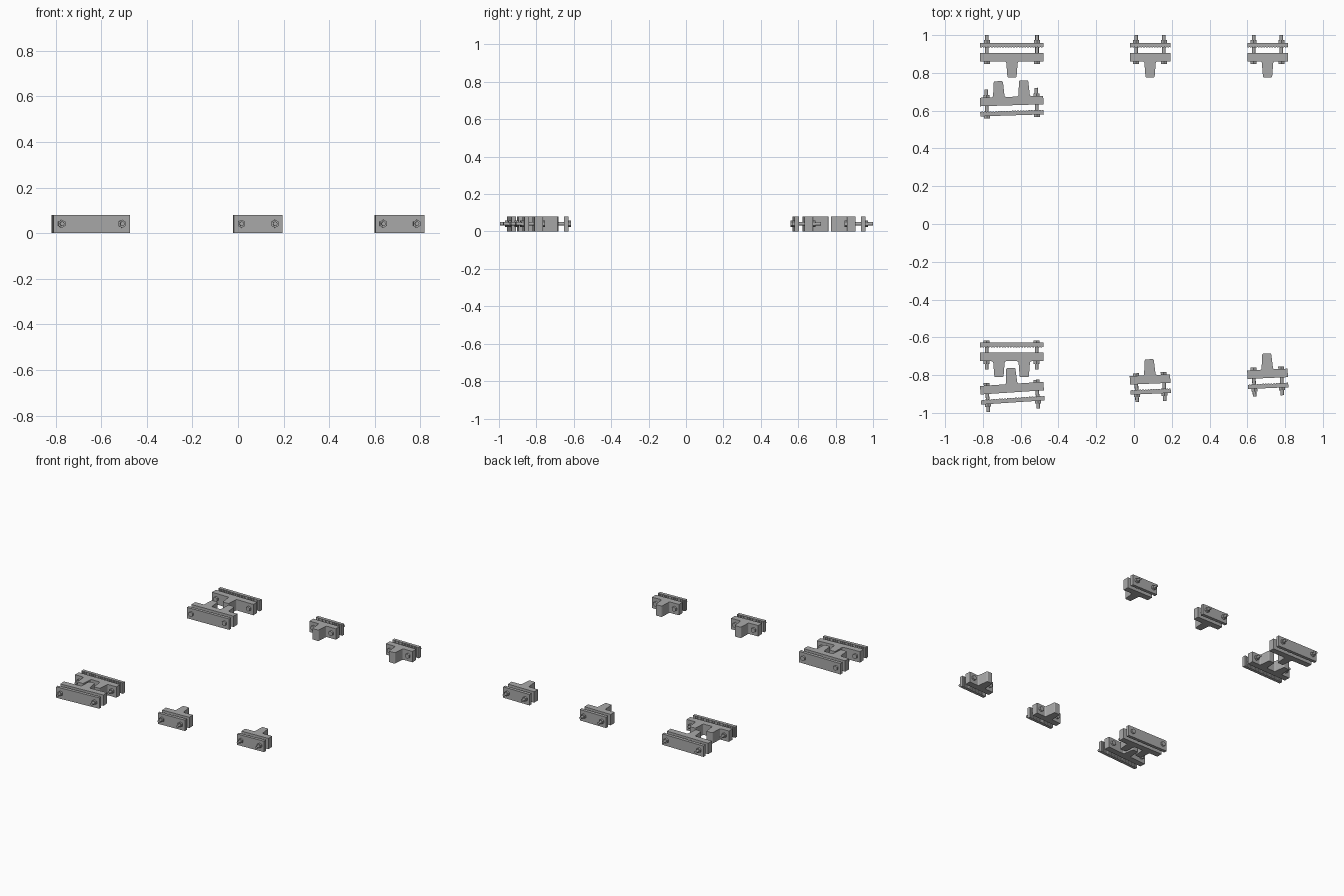
import bpy, bmesh
from math import radians, cos, sin, pi
from mathutils import Matrix

if "Cube" in bpy.data.objects:
    bpy.data.objects.remove(bpy.data.objects["Cube"])

H = 0.08          # height of blocks and plates
ZC = 0.041        # height of bolt axis

steel = bpy.data.materials.new("dark_grey")
steel.diffuse_color = (0.4, 0.4, 0.4, 1)
steel.use_nodes = True
steel.node_tree.nodes["Principled BSDF"].inputs["Base Color"].default_value = steel.diffuse_color


def finish(name, bm, place, smooth=False):
    bmesh.ops.recalc_face_normals(bm, faces=bm.faces)
    me = bpy.data.meshes.new(name)
    bm.to_mesh(me)
    bm.free()
    me.materials.append(steel)
    ob = bpy.data.objects.new(name, me)
    bpy.context.collection.objects.link(ob)
    ob.matrix_world = place
    if smooth:
        for p in me.polygons:
            p.use_smooth = len(p.vertices) == 4
        me.set_sharp_from_angle(angle=radians(40))
    return ob


def extrude_outline(name, pts, place):
    bm = bmesh.new()
    face = bm.faces.new([bm.verts.new((x, y, 0)) for x, y in pts])
    top = bmesh.ops.extrude_face_region(bm, geom=[face])["geom"]
    verts = [v for v in top if isinstance(v, bmesh.types.BMVert)]
    bmesh.ops.translate(bm, verts=verts, vec=(0, 0, H))
    return finish(name, bm, place)


def tooth_side(cx, s):
    # root fillet, tapered flank and rounded tip, from root to tip
    r = 0.009
    pts = [(0.030 + r - r * sin(a), 0.0225 + r - r * cos(a))
           for a in (0, pi / 6, pi / 3, pi / 2)]
    pts += [(0.0245, 0.101), (0.0225, 0.105), (0.019, 0.107)]
    return [(cx + s * x, y) for x, y in pts]


def toothed_block(name, half, teeth, place):
    pts = [(half, -0.0225), (half, 0.0225)]
    for cx in sorted(teeth, reverse=True):
        pts += tooth_side(cx, 1) + tooth_side(cx, -1)[::-1]
    pts += [(-half, 0.0225), (-half, -0.0225)]
    return extrude_outline(name, pts, place)


def ribbed_plate(name, half, place):
    # flat outer face, fine upright ribs on the inner face
    n = round(2 * half / 0.0145)
    step = 2 * half / n
    pts = [(-half, -0.076), (half, -0.076)]
    for i in range(n):
        x = half - i * step
        pts += [(x, -0.0515), (x - 0.55 * step, -0.0515),
                (x - 0.65 * step, -0.0545), (x - 0.9 * step, -0.0545)]
    pts.append((-half, -0.0515))
    return extrude_outline(name, pts, place)


def rod(name, x, y0, y1, r, sides, place):
    # cylinder or hexagonal prism lying along y, from y0 to y1
    bm = bmesh.new()
    m = (Matrix.Translation((x, (y0 + y1) / 2, ZC))
         @ Matrix.Rotation(radians(-90), 4, 'X'))
    bmesh.ops.create_cone(bm, cap_ends=True, segments=sides, radius1=r,
                          radius2=r, depth=y1 - y0, matrix=m)
    return finish(name, bm, place, smooth=sides > 8)


def clamp(x, y, angle, half, bolt_x, teeth, head_on_block):
    place = (Matrix.Translation((x, y, 0))
             @ Matrix.Rotation(radians(angle), 4, 'Z'))
    toothed_block("toothed_block", half, teeth, place)
    ribbed_plate("backing_plate", half, place)
    # bolts, either headed on the block or on the plate
    for bx in (-bolt_x, bolt_x):
        if head_on_block:
            rod("bolt_head", bx, 0.0225, 0.036, 0.018, 6, place)
            rod("bolt_nut", bx, -0.090, -0.076, 0.018, 6, place)
            rod("bolt_shank", bx, -0.117, 0.03, 0.0095, 16, place)
        else:
            rod("bolt_head", bx, -0.088, -0.076, 0.018, 6, place)
            rod("bolt_nut", bx, 0.0225, 0.036, 0.018, 6, place)
            rod("bolt_shank", bx, -0.08, 0.066, 0.0095, 16, place)


LONG = (0.168, 0.1325)
SHORT = (0.107, 0.0735)
ONE, TWO = (0.0,), (-0.067, 0.067)

# long clamps, in facing pairs
clamp(-0.646, 0.883, 180, *LONG, ONE, True)
clamp(-0.648, 0.651, 1.8, *LONG, TWO, False)
clamp(-0.648, -0.704, 180, *LONG, TWO, False)
clamp(-0.646, -0.869, 3.8, *LONG, ONE, True)

# short clamps
for cx, cy in ((0.085, -0.823), (0.707, -0.793)):
    clamp(cx, 0.883, 180, *SHORT, ONE, True)
    clamp(cx, cy, 2.5, *SHORT, ONE, True)
